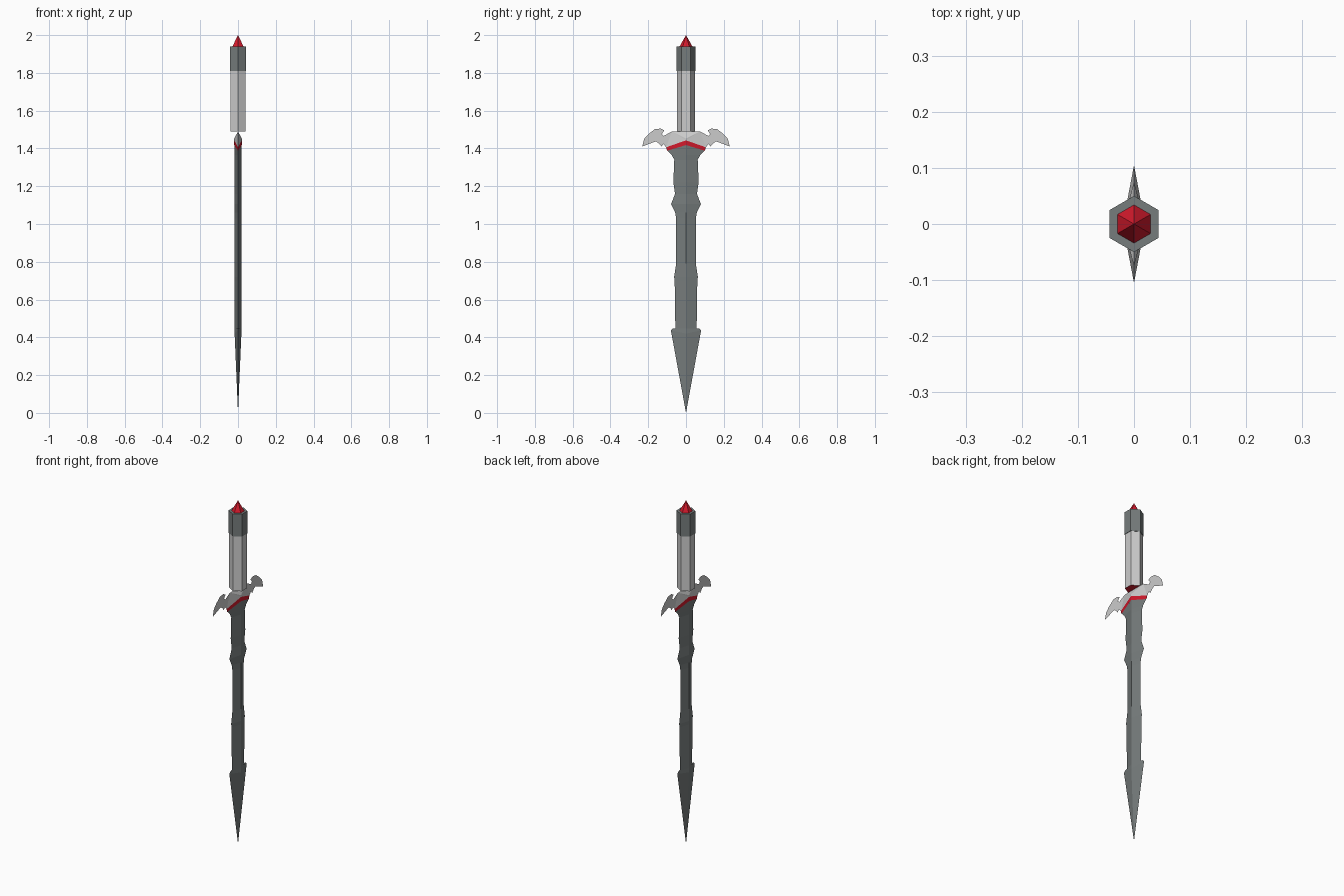
import bpy, bmesh, math

if "Cube" in bpy.data.objects:
    bpy.data.objects.remove(bpy.data.objects["Cube"])


def material(name, color):
    m = bpy.data.materials.new(name)
    m.diffuse_color = (*color, 1)
    m.use_nodes = True
    m.node_tree.nodes["Principled BSDF"].inputs["Base Color"].default_value = m.diffuse_color
    return m


RED = material("red", (0.65, 0.01, 0.025))
DARK = material("dark_steel", (0.18, 0.20, 0.20))


def mirrored_object(name, faces, mat=None):
    """Build one quarter (x >= 0, y >= 0) from point loops, then mirror it in x and y."""
    bm = bmesh.new()
    for pts in faces:
        f = bm.faces.new([bm.verts.new(p) for p in pts])
        f.normal_update()
        if f.normal.x < 0:
            f.normal_flip()
    bmesh.ops.remove_doubles(bm, verts=bm.verts, dist=1e-5)
    bmesh.ops.triangulate(bm, faces=[f for f in bm.faces if len(f.verts) > 4])
    me = bpy.data.meshes.new(name)
    bm.to_mesh(me)
    bm.free()
    ob = bpy.data.objects.new(name, me)
    bpy.context.collection.objects.link(ob)
    mod = ob.modifiers.new("mirror", 'MIRROR')
    mod.use_axis = (True, True, False)
    if mat:
        me.materials.append(mat)
    return ob


def strip(rows):
    """Faces between a thick spine at y = 0 and a sharp edge at x = 0."""
    faces = []
    for (y0, z0, x0, s0), (y1, z1, x1, s1) in zip(rows, rows[1:]):
        loop = [(x0, 0, s0), (0, y0, z0), (0, y1, z1), (x1, 0, s1)]
        faces.append(loop if y0 > 0 else [(0, 0, z0)] + loop[2:])
    return faces


# blade: edge y, edge z, spine half thickness, spine z
T = 0.018
edge = [(0.07, 0.447), (0.056, 0.425), (0.060, 0.70), (0.063, 0.72), (0.052, 0.79),
        (0.052, 1.03), (0.057, 1.06), (0.079, 1.105), (0.058, 1.16),
        (0.067, 1.22), (0.062, 1.34), (0.075, 1.365)]
rows = [(0, 0, 0, 0), (0.08, 0.437, T, 0.42)]
rows += [(y, z, T, max(z, 0.43 + 0.01 * i)) for i, (y, z) in enumerate(edge)]
rows.append((0.10, 1.39, T, 1.42))
mirrored_object("blade", strip(rows), DARK)

# red chevron between blade and guard
mirrored_object("chevron_band", strip([(0.10, 1.388, 0.02, 1.418),
                                       (0.105, 1.406, 0.02, 1.443)]), RED)

# winged guard
wing = [(0.075, 1.49), (0.118, 1.466), (0.128, 1.477), (0.115, 1.495),
        (0.135, 1.505), (0.165, 1.502), (0.20, 1.475), (0.222, 1.45),
        (0.232, 1.41), (0.19, 1.426), (0.16, 1.437), (0.145, 1.428),
        (0.13, 1.41), (0.12, 1.424), (0.105, 1.406)]
guard = [(0, 0, 1.49)] + [(0, y, z) for y, z in wing] + [(0.02, 0, 1.443), (0.02, 0, 1.453)]
mirrored_object("guard", [guard])


def hexagon(name, r1, r2, z0, z1, mat=None, fill='NGON'):
    bpy.ops.mesh.primitive_cone_add(vertices=6, radius1=r1, radius2=r2, depth=z1 - z0,
                                    end_fill_type=fill, location=(0, 0, (z0 + z1) / 2))
    ob = bpy.context.object
    ob.name = name
    if mat:
        ob.data.materials.append(mat)


# hexagonal handle
hexagon("grip", 0.047, 0.047, 1.49, 1.81, fill='NOTHING')
hexagon("pommel_collar", 0.05, 0.05, 1.81, 1.94, DARK)
hexagon("pommel_gem", 0.034, 0, 1.94, 2.0, RED)

# red underside of the grip
bpy.ops.mesh.primitive_circle_add(vertices=6, radius=0.047, fill_type='NGON',
                                  location=(0, 0, 1.49), rotation=(math.pi, 0, 0))
bpy.context.object.name = "grip_base"
bpy.context.object.data.materials.append(RED)
